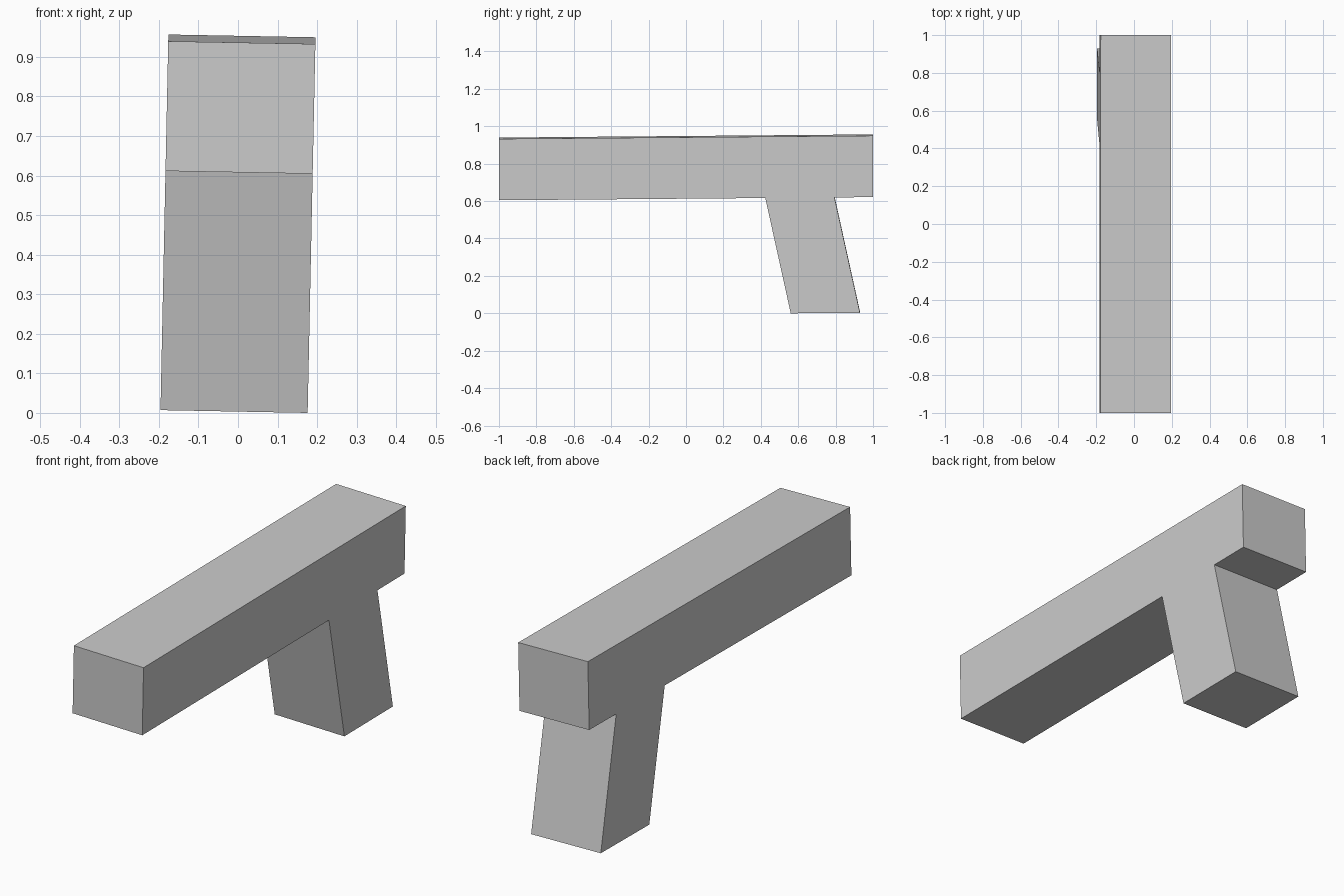
import bpy, bmesh
from mathutils import Vector

cube = bpy.data.objects.get("Cube")
if cube:
    bpy.data.objects.remove(cube, do_unlink=True)

grey = bpy.data.materials.new("plain_grey")
grey.use_nodes = True
colour = (0.6, 0.6, 0.6, 1)
grey.diffuse_color = colour
grey.node_tree.nodes["Principled BSDF"].inputs["Base Color"].default_value = colour

# Side outline (y, z): a long beam with a slanted leg near the back
outline = [(-1, 0.936), (-1, 0.608), (0.424, 0.62), (0.56, 0.0035),
           (0.93, 0.0065), (0.794, 0.623), (1, 0.625), (1, 0.953)]

LEAN = 0.021        # sideways lean of the whole body
HALF_WIDTH = 0.186
TILT = 0.0035       # drop from the middle to the left side

bm = bmesh.new()
side = [bm.verts.new((-HALF_WIDTH + LEAN * (z - 0.478), y, z + TILT))
        for y, z in outline]
face = bm.faces.new(side)

# Extrude the outline across the width
across = bmesh.ops.extrude_face_region(bm, geom=[face])
moved = [v for v in across["geom"] if isinstance(v, bmesh.types.BMVert)]
bmesh.ops.translate(bm, verts=moved, vec=Vector((2 * HALF_WIDTH, 0, -2 * TILT)))
bmesh.ops.recalc_face_normals(bm, faces=bm.faces[:])

mesh = bpy.data.meshes.new("beam_and_leg")
bm.to_mesh(mesh)
bm.free()
mesh.materials.append(grey)
body = bpy.data.objects.new("beam_and_leg", mesh)
bpy.context.collection.objects.link(body)
